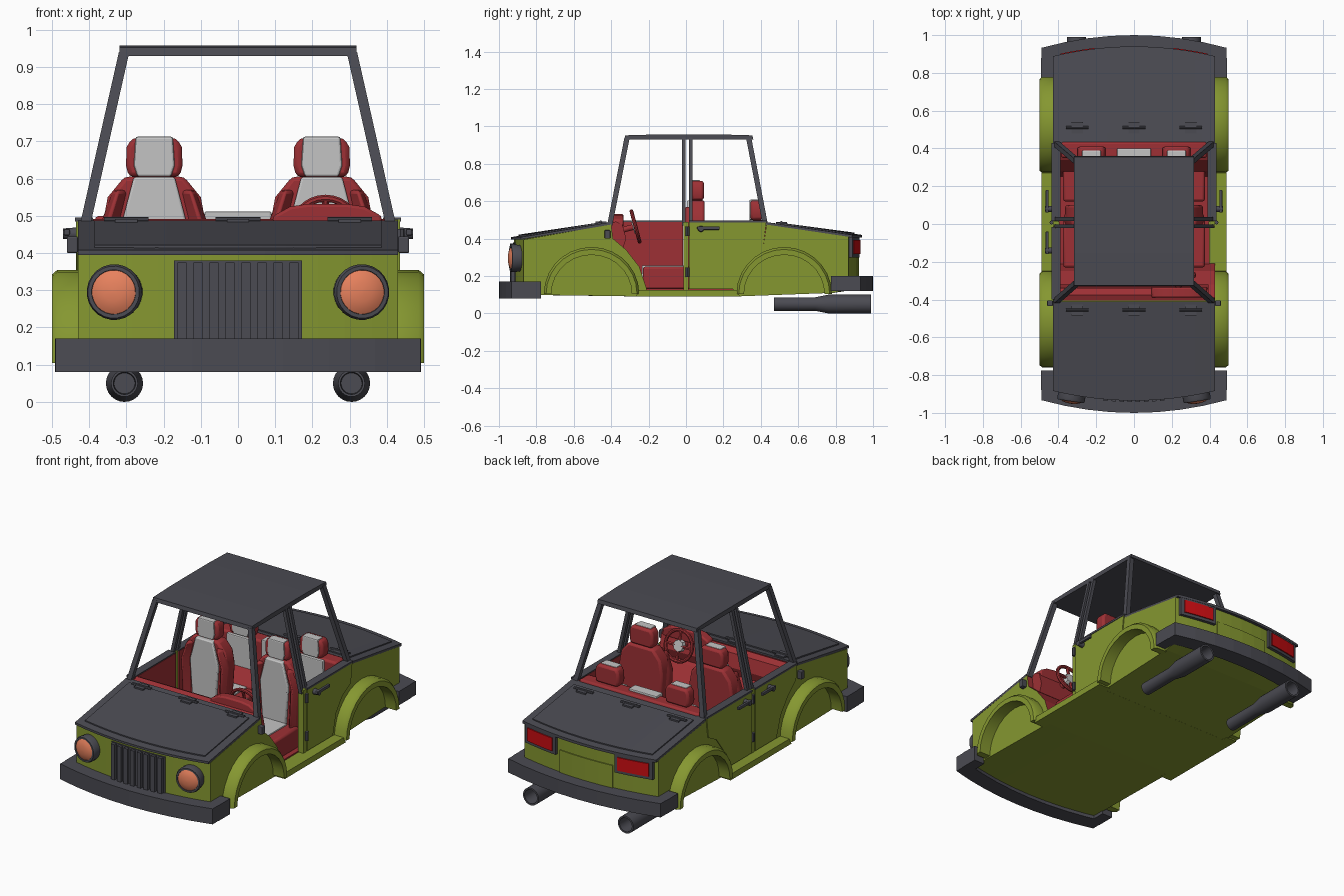
import bpy, bmesh, math
from mathutils import Vector

if "Cube" in bpy.data.objects:
    bpy.data.objects.remove(bpy.data.objects["Cube"])


def material(name, rgb):
    m = bpy.data.materials.new(name)
    m.use_nodes = True
    m.diffuse_color = (*rgb, 1)
    m.node_tree.nodes["Principled BSDF"].inputs["Base Color"].default_value = (*rgb, 1)
    return m


GREEN = material("olive green", (0.235, 0.31, 0.03))
DARK = material("dark grey", (0.07, 0.07, 0.085))
RED = material("upholstery red", (0.34, 0.03, 0.035))
GREY = material("light grey", (0.55, 0.55, 0.55))
ORANGE = material("lamp orange", (0.8, 0.22, 0.11))
LAMP = material("tail lamp red", (0.6, 0.004, 0.006))
BOW = 0.28


def finish(name, bm, mats, rule=None, bevel=0.0, smooth=False):
    bmesh.ops.recalc_face_normals(bm, faces=bm.faces)
    me = bpy.data.meshes.new(name)
    for f in bm.faces:
        f.material_index = 1 if rule and rule(f) else 0
    bm.to_mesh(me)
    bm.free()
    for m in mats:
        me.materials.append(m)
    ob = bpy.data.objects.new(name, me)
    bpy.context.collection.objects.link(ob)
    if bevel:
        mod = ob.modifiers.new("bevel", "BEVEL")
        mod.width, mod.segments = bevel, 2
    if smooth:
        bpy.ops.object.select_all(action="DESELECT")
        ob.select_set(True)
        bpy.context.view_layer.objects.active = ob
        bpy.ops.object.shade_smooth_by_angle(angle=math.radians(40))
    return ob


def loft(name, rings, mats, **kw):
    """Skin a list of equal-length point rings and cap both ends."""
    bm = bmesh.new()
    vs = [[bm.verts.new(p) for p in r] for r in rings]
    n = len(rings[0])
    for a, b in zip(vs, vs[1:]):
        for i in range(n):
            bm.faces.new((a[i], a[(i + 1) % n], b[(i + 1) % n], b[i]))
    bm.faces.new(vs[0])
    bm.faces.new(vs[-1])
    return finish(name, bm, mats, **kw)


def across(name, profile, x0, x1, mat, steps=1, bow=0.0, red_rule=None, **kw):
    """Extrude a (y, z) profile across x; the car's two ends bow outward."""
    rings = []
    for k in range(steps + 1):
        x = x0 + (x1 - x0) * k / steps
        rings.append([(x, y - math.copysign(bow * x * x, y) if abs(y) > 0.8 else y, z)
                      for y, z in profile])
    return loft(name, rings, [mat, RED], rule=red_rule, **kw)


def facing(name, outline, x, y0, y1, mat, **kw):
    """Extrude a symmetric half outline of (half width, z) along y."""
    pts = [(x + w, z) for w, z in outline] + [(x - w, z) for w, z in reversed(outline)]
    return loft(name, [[(px, y, z) for px, z in pts] for y in (y0, y1)], [mat], **kw)


def box(name, x, y, z, mat, **kw):
    x0, x1 = sorted(x)
    return across(name, [(y[0], z[0]), (y[1], z[0]), (y[1], z[1]), (y[0], z[1])], x0, x1, mat, **kw)


def tube(name, stations, origin, axis, mat, n=24, **kw):
    """Turn (distance, radius) stations around an axis."""
    q = Vector((0, 0, 1)).rotation_difference(Vector(axis))
    o = Vector(origin)
    rings = [[o + q @ Vector((r * math.cos(2 * math.pi * i / n), r * math.sin(2 * math.pi * i / n), d))
              for i in range(n)] for d, r in stations]
    return loft(name, rings, [mat], smooth=True, **kw)


def bar(name, p, q, w, mat=DARK):
    rings = [[(c[0] + a * w, c[1] + b * w, c[2]) for a, b in ((-1, -1), (1, -1), (1, 1), (-1, 1))]
             for c in (p, q)]
    return loft(name, rings, [mat])


# Body ends, with the cabin-side faces trimmed in red
cut_front = [(-0.40, 0.475), (-0.39, 0.40), (-0.32, 0.34), (-0.25, 0.25), (-0.21, 0.13)]
cut_rear = [(0.43, 0.475), (0.415, 0.37), (0.34, 0.33), (0.28, 0.25), (0.25, 0.13)]
across("front_body", [(-0.92, 0.10), (-0.92, 0.395)] + cut_front + [(-0.21, 0.09)], -0.43, 0.43,
       GREEN, steps=12, bow=BOW, red_rule=lambda f: f.normal.y > 0.2 and len(f.verts) == 4)
across("rear_body", [(0.92, 0.13), (0.92, 0.41)] + cut_rear + [(0.25, 0.09), (0.79, 0.11)], -0.43, 0.43,
       GREEN, steps=12, bow=BOW, red_rule=lambda f: f.normal.y < -0.2 and len(f.verts) == 4)
box("floor_pan", (-0.43, 0.43), (-0.22, 0.26), (0.09, 0.125), GREEN)
box("floor_carpet", (-0.40, 0.40), (-0.215, 0.255), (0.125, 0.133), RED)

# Hood and rear deck, each with a raised panel
across("hood", [(-0.935, 0.395), (-0.935, 0.408), (-0.41, 0.487), (-0.41, 0.472)], -0.43, 0.43, DARK, steps=12, bow=BOW)
across("hood_panel", [(-0.895, 0.405), (-0.895, 0.421), (-0.45, 0.488), (-0.45, 0.473)], -0.385, 0.385, DARK, steps=12, bow=BOW)
across("rear_deck", [(0.94, 0.405), (0.94, 0.42), (0.43, 0.488), (0.43, 0.47)], -0.43, 0.43, DARK, steps=12, bow=BOW)
across("rear_deck_panel", [(0.90, 0.415), (0.90, 0.432), (0.48, 0.488), (0.48, 0.47)], -0.385, 0.385, DARK, steps=12, bow=BOW)
for y, z in ((-0.455, 0.489), (0.51, 0.486)):
    for x in (-0.3, 0, 0.3):
        tube("lid_hinge", [(-0.06, 0.008), (0.06, 0.008)], (x, y, z), (1, 0, 0), DARK, n=8)
        box("hinge_leaf", (x - 0.03, x + 0.03), (y - 0.03, y + 0.03), (z - 0.02, z + 0.002), DARK)

# Bumpers
for e, z0, z1, name in ((-1, 0.08, 0.17, "front_bumper"), (1, 0.12, 0.20, "rear_bumper")):
    across(name, [(e, z0), (e, z1), (e * 0.90, z1), (e * 0.90, z0)], -0.49, 0.49, DARK, steps=8, bow=BOW)
    for s in (-1, 1):
        box(name + "_end", (s * 0.425, s * 0.492), sorted((e * 0.775, e * 0.88)), (z0, z1), DARK)

# Grille
across("grille_back", [(-0.925, 0.165), (-0.925, 0.38), (-0.88, 0.38), (-0.88, 0.165)], -0.172, 0.172, DARK, steps=4, bow=BOW)
for i in range(8):
    x = -0.151 + i * 0.043
    across("grille_bar", [(-0.942, 0.165), (-0.942, 0.375), (-0.9, 0.375), (-0.9, 0.165)], x - 0.012, x + 0.012, DARK, bow=BOW)

across("tail_panel", [(0.926, 0.2), (0.926, 0.33), (0.9, 0.33), (0.9, 0.2)], -0.17, 0.17, GREEN, steps=4, bow=BOW)

outer_r, inner_r = (0.255, 0.25), (0.215, 0.208)


def arch(cy, r, n=14):
    return [(cy + r[0] * math.cos(math.pi * i / n), 0.105 + r[1] * math.sin(math.pi * i / n)) for i in range(n + 1)]


rear_door = [(0.015, 0.13), (0.015, 0.49), (0.43, 0.49)] + cut_rear[1:]
front_door = [(-0.015, 0.13), (-0.015, 0.49), (-0.40, 0.49)] + cut_front[1:]

for s in (-1, 1):
    # Wheel arches and sills
    for cy, name in ((-0.505, "front_wheel_arch"), (0.525, "rear_wheel_arch")):
        lip = arch(cy, outer_r)
        hole = arch(cy, inner_r)
        rings = []
        for o, i in zip(lip, hole):
            m = (o[0] * 0.7 + i[0] * 0.3, o[1] * 0.7 + i[1] * 0.3)
            rings.append([(s * 0.42, *o), (s * 0.485, *o), (s * 0.5, *m), (s * 0.5, *i), (s * 0.42, *i)])
        loft(name, rings, [GREEN], smooth=True)
    across("sill", [(-0.27, 0.09), (-0.25, 0.125), (0.27, 0.125), (0.29, 0.09)], *sorted((s * 0.42, s * 0.49)), GREEN)

    # Doors; the left front doorway is open
    for prof, name in ((rear_door, "rear_door"), (front_door, "front_door")):
        if s == 1 and name == "front_door":
            continue
        across(name, prof, *sorted((s * 0.402, s * 0.435)), GREEN)
        across(name + "_lining", prof, *sorted((s * 0.388, s * 0.402)), RED)
        y = sorted((prof[1][0], prof[2][0]))
        box(name + "_belt_trim", (s * 0.39, s * 0.438), y, (0.485, 0.496), DARK)
        h = 0.06 if name == "rear_door" else -0.16
        box("door_handle", (s * 0.452, s * 0.468), (h, h + 0.12), (0.447, 0.465), DARK, bevel=0.004)
        tube("handle_mount", [(0, 0.017), (0.04, 0.014)], (s * 0.43, h + 0.02, 0.452), (s, 0, 0), DARK, n=12)
    box("door_post", (s * 0.395, s * 0.43), (-0.014, 0.014), (0.09, 0.49), GREEN)
    for z in (0.22, 0.44):
        tube("door_hinge", [(-0.025, 0.01), (0.025, 0.01)], (s * 0.437, 0.008, z), (0, 0, 1), DARK, n=8)
    box("front_hinge", (s * 0.43, s * 0.46), (-0.435, -0.405), (0.40, 0.445), DARK, bevel=0.004)

    # Roof pillars and window frames
    bar("front_pillar", (s * 0.412, -0.408, 0.47), (s * 0.306, -0.315, 0.94), 0.014)
    bar("rear_pillar", (s * 0.412, 0.425, 0.47), (s * 0.306, 0.335, 0.94), 0.014)
    for y in (-0.012, 0.026):
        bar("middle_pillar", (s * 0.415, y, 0.47), (s * 0.308, y, 0.94), 0.01)

    # Headlamps and tail lamps
    d = (s * 0.15, -1, 0)
    tube("headlamp_rim", [(0, 0.07), (0.05, 0.075), (0.062, 0.07), (0.062, 0.06), (0.05, 0.058)], (s * 0.325, -0.877, 0.295), d, DARK)
    tube("headlamp_lens", [(0.04, 0.06), (0.06, 0.059), (0.068, 0.045), (0.073, 0.025), (0.075, 0.005)], (s * 0.325, -0.877, 0.295), d, ORANGE)
    for name, y, z0, z1, xa, xb, m in (("tail_lamp_frame", 0.938, 0.30, 0.41, 0.19, 0.41, DARK),
                                       ("tail_lamp", 0.944, 0.317, 0.393, 0.21, 0.39, LAMP)):
        across(name, [(y, z0), (y, z1), (0.88, z1), (0.88, z0)], *sorted((s * xa, s * xb)), m, steps=3, bow=BOW)

    # Exhausts with hollow tips
    tube("exhaust", [(0.03, 0.028), (0, 0.03), (0, 0.036), (0.22, 0.036), (0.29, 0.05), (0.52, 0.05),
                     (0.52, 0.04), (0.42, 0.038)], (s * 0.305, 0.47, 0.05), (0, 1, 0), DARK)

    # Seats
    x = s * 0.225
    soft = dict(bevel=0.012, smooth=True)
    facing("seat_back", [(0.12, 0.18), (0.14, 0.47), (0.125, 0.55), (0.08, 0.605)], x, 0.02, 0.10, RED, **soft)
    facing("seat_back_panel", [(0.075, 0.25), (0.09, 0.47), (0.055, 0.604)], x, 0.005, 0.06, GREY, bevel=0.006, smooth=True)
    for side in (-1, 1):
        loft("seat_bolster", [[(x + side * a, y, z) for a, y in ((0.09 * k, 0.03), (0.13 * k, -0.02), (0.15 * k, 0.03), (0.13 * k, 0.08))]
                              for z, k in ((0.22, 0.9), (0.47, 1), (0.57, 0.75))], [RED], **soft)
    for name, y0, top in (("front", -0.23, 0.25), ("rear", 0.12, 0.24)):
        box(name + "_cushion", (x - 0.15, x + 0.15), (y0, y0 + 0.26), (0.13, top), RED, **soft)
        box(name + "_cushion_panel", (x - 0.085, x + 0.085), (y0 - 0.006, y0 + 0.24), (0.16, top + 0.007), GREY, bevel=0.005)
    for name, y, z in (("front", 0.03, 0.605), ("rear", 0.345, 0.50)):
        facing(name + "_headrest", [(0.068, z), (0.076, z + 0.03), (0.074, z + 0.08), (0.06, z + 0.104)], x, y, y + 0.065, RED, **soft)
        facing(name + "_headrest_panel", [(0.045, z), (0.055, z + 0.03), (0.05, z + 0.108)], x, y - 0.006, y + 0.045, GREY, bevel=0.006)
    facing("rear_seat_panel", [(0.09, 0.23), (0.085, 0.495)], x, 0.335, 0.38, GREY, bevel=0.005)

box("rear_seat_back", (-0.385, 0.385), (0.35, 0.435), (0.18, 0.50), RED, bevel=0.012, smooth=True)
box("rear_centre_panel", (-0.09, 0.09), (0.34, 0.40), (0.23, 0.512), GREY, bevel=0.005)

# Roof
across("roof", [(-0.33, 0.93), (-0.325, 0.952), (-0.15, 0.957), (0.18, 0.957), (0.355, 0.952), (0.36, 0.93)], -0.318, 0.318, DARK)

# Dashboard, instrument hood and steering wheel
across("dashboard", [(-0.405, 0.34), (-0.405, 0.48), (-0.375, 0.492), (-0.34, 0.475), (-0.32, 0.40), (-0.34, 0.34)], -0.395, 0.395, RED)
facing("instrument_hood", [(0.15, 0.46), (0.145, 0.50), (0.10, 0.525), (0.05, 0.532)], 0.24, -0.39, -0.335, RED, bevel=0.008, smooth=True)
wheel = Vector((0.235, -0.27, 0.465))
tilt = Vector((0, -0.966, -0.26))
up = Vector((0, -0.26, 0.966))
bpy.ops.mesh.primitive_torus_add(major_radius=0.085, minor_radius=0.01, major_segments=28, minor_segments=8,
                                 location=wheel, rotation=(math.radians(105), 0, 0))
rim = bpy.context.object
rim.name = "steering_wheel_rim"
rim.data.materials.append(RED)
bpy.ops.object.shade_smooth_by_angle()
tube("steering_hub", [(-0.008, 0.032), (0.015, 0.036)], wheel, tilt, GREY, n=8)
tube("steering_column", [(0.01, 0.016), (0.09, 0.016)], wheel, tilt, RED, n=10)
for a in (0, 90, 180, 270):
    r = math.radians(a)
    tube("steering_spoke", [(0.02, 0.009), (0.083, 0.009)], wheel,
         Vector((math.cos(r), 0, 0)) + up * math.sin(r), RED, n=6)
